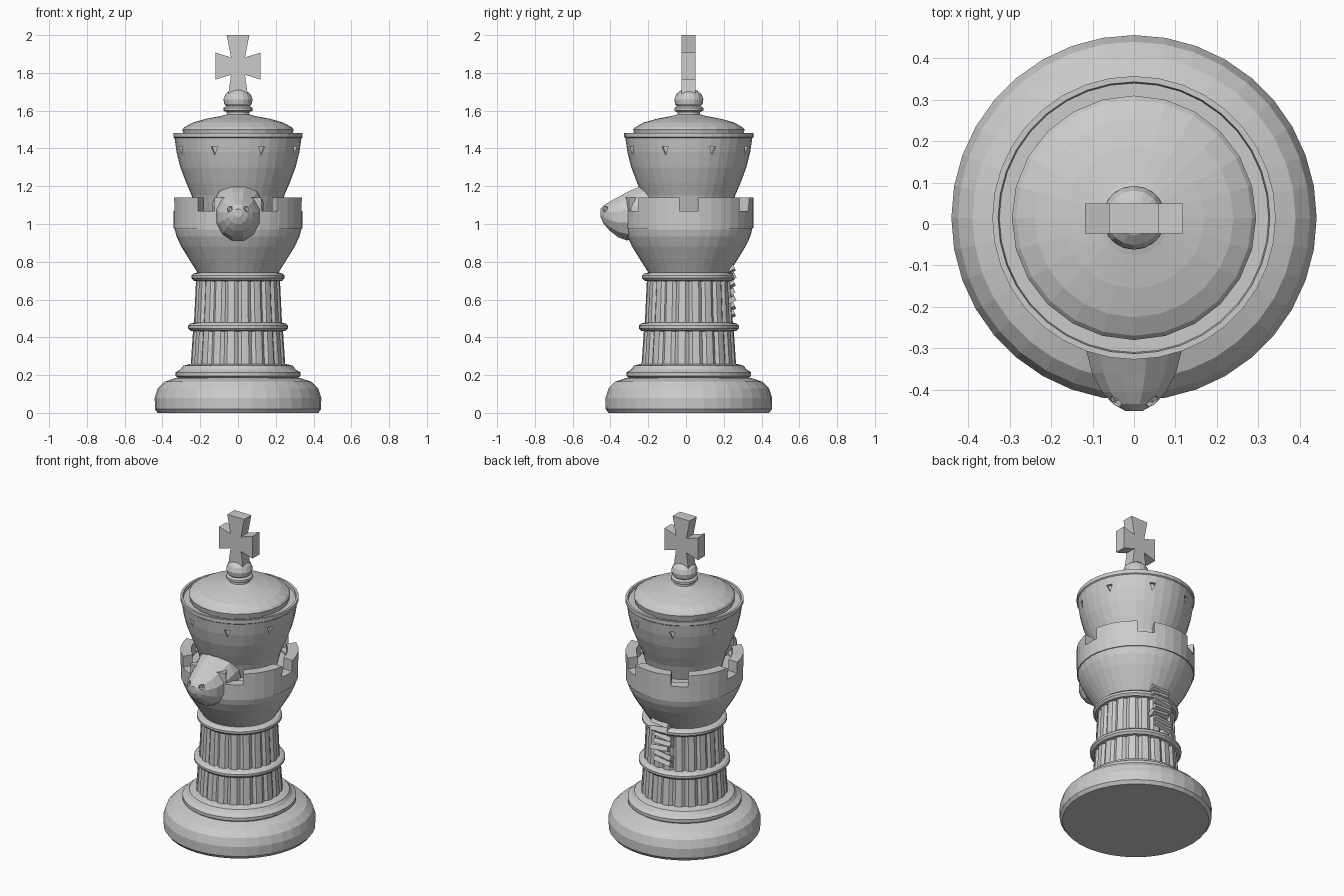
import bpy, bmesh, math, random
from mathutils import Matrix, Vector

random.seed(4)
CENTRE_Y = 0.015
if "Cube" in bpy.data.objects:
    bpy.data.objects.remove(bpy.data.objects["Cube"])

stone = bpy.data.materials.new("plain_grey")
stone.use_nodes = True
GREY = (0.6, 0.6, 0.6, 1)
stone.diffuse_color = GREY
stone.node_tree.nodes["Principled BSDF"].inputs["Base Color"].default_value = GREY


def finish(name, bm):
    bmesh.ops.remove_doubles(bm, verts=bm.verts, dist=0.0005)
    bmesh.ops.recalc_face_normals(bm, faces=bm.faces)
    mesh = bpy.data.meshes.new(name)
    bm.to_mesh(mesh)
    bm.free()
    mesh.materials.append(stone)
    ob = bpy.data.objects.new(name, mesh)
    bpy.context.collection.objects.link(ob)
    return ob


def loft(name, rings, loop=False):
    """Skin a list of equal-length point rings."""
    bm = bmesh.new()
    rows = [[bm.verts.new(p) for p in ring] for ring in rings]
    n = len(rows[0])
    pairs = list(zip(rows, rows[1:])) + ([(rows[-1], rows[0])] if loop else [])
    for a, b in pairs:
        for i in range(n):
            j = (i + 1) % n
            bm.faces.new((a[i], a[j], b[j], b[i]))
    if not loop:
        bm.faces.new(rows[0][::-1])
        bm.faces.new(rows[-1])
    return finish(name, bm)


def lathe(name, profile, sides=36, loop=False, groove=0):
    """Spin (radius, height) pairs; groove sinks every third corner pair."""
    rings = []
    for r, z in profile:
        ring = []
        for i in range(sides):
            a = math.tau * i / sides
            q = r - (groove if i % 4 == 0 else 0)
            ring.append((q * math.cos(a), CENTRE_Y + q * math.sin(a), z))
        rings.append(ring)
    return loft(name, rings, loop)


def cut(target, cutters):
    """Subtract the cutters, then discard them."""
    bpy.context.view_layer.objects.active = target
    for c in cutters:
        c.hide_render = True
        mod = target.modifiers.new("cut", "BOOLEAN")
        mod.operation, mod.solver, mod.object = "DIFFERENCE", "EXACT", c
        bpy.ops.object.modifier_apply(modifier=mod.name)
        bpy.data.objects.remove(c)


def box(name, size, matrix):
    bm = bmesh.new()
    bmesh.ops.create_cube(bm, size=1, matrix=matrix @ Matrix.Diagonal((*size, 1)))
    return finish(name, bm)


def around(angle):
    return Matrix.Translation((0, CENTRE_Y, 0)) @ Matrix.Rotation(angle, 4, "Z")


# Rounded foot and stepped collar
lathe("base", [(0.425, 0), (0.44, 0.02), (0.441, 0.08), (0.425, 0.13),
               (0.39, 0.165), (0.33, 0.185), (0.28, 0.19)])
lathe("base_collar", [(0.31, 0.18), (0.33, 0.195), (0.33, 0.215), (0.305, 0.23),
                      (0.29, 0.25), (0.25, 0.26)])

# Fluted column and its rings
lathe("lower_column", [(0.252, 0.24), (0.238, 0.45)], 80, groove=0.012)
lathe("upper_column", [(0.235, 0.45), (0.222, 0.72)], 80, groove=0.012)
for name, r, z in (("middle_ring", 0.265, 0.455), ("top_ring", 0.247, 0.72)):
    lathe(name, [(r - 0.04, z - 0.025), (r - 0.012, z - 0.02), (r, z - 0.007), (r, z + 0.007),
                 (r - 0.012, z + 0.018), (r - 0.04, z + 0.025)])

# Tower bowl with a battlement wall
lathe("tower_bowl", [(0.21, 0.735), (0.222, 0.755), (0.26, 0.815), (0.3, 0.88),
                     (0.326, 0.935), (0.335, 0.97), (0.33, 1.06), (0.2, 1.06)])
wall = lathe("battlement_wall", [(0.28, 0.98), (0.341, 0.975), (0.342, 1.14),
                                 (0.28, 1.14)], loop=True)
cut(wall, [box("notch_cutter", (1, 0.1, 0.2),
               around(math.pi * k / 3) @ Matrix.Translation((0, 0, 1.17)))
           for k in range(3)])

# Flared crown with a raised rim
crown = lathe("crown", [(0.215, 1.04), (0.245, 1.15), (0.275, 1.22), (0.305, 1.3),
                        (0.325, 1.38), (0.336, 1.455), (0.342, 1.46), (0.342, 1.483),
                        (0.328, 1.483), (0.325, 1.465), (0.2, 1.465)])

# Small pointed dents below the rim
dents = []
for k in range(8):
    place = around(math.tau * (k + 0.5) / 8)
    rings = [[place @ Vector((r, y, z)) for y, z in
              ((-0.018, 1.41), (0, 1.365), (0.018, 1.41))] for r in (0.312, 0.36)]
    dents.append(loft("dent_cutter", rings))
cut(crown, dents)

# Domed cap, finial and ball
lathe("crown_cap", [(0.285, 1.455), (0.295, 1.5), (0.285, 1.512), (0.24, 1.537),
                    (0.17, 1.557), (0.09, 1.572), (0.06, 1.58), (0.058, 1.595)], 24)
lathe("finial_collar", [(0.058, 1.575), (0.06, 1.592), (0.077, 1.6), (0.077, 1.615),
                        (0.06, 1.625)], 20)
lathe("finial_ball", [(0.055, 1.615), (0.073, 1.635), (0.077, 1.66), (0.066, 1.688),
                      (0.042, 1.708), (0.01, 1.715)], 16)

# Flared cross
half = [(0.055, 1.66), (0.037, 1.79), (0.118, 1.765), (0.118, 1.907),
        (0.037, 1.882), (0.06, 2.0)]
outline = half + [(-x, z) for x, z in reversed(half)]
loft("cross", [[(x, CENTRE_Y - 0.002 + s, z) for x, z in outline] for s in (-0.036, 0.036)])

# Horse head reaching out of the front: y, bottom, top, half width
sections = [(-0.12, 0.98, 1.215, 0.135), (-0.23, 0.95, 1.205, 0.14), (-0.31, 0.912, 1.17, 0.118),
            (-0.36, 0.93, 1.142, 0.105), (-0.405, 0.965, 1.118, 0.08),
            (-0.435, 1.0, 1.1, 0.052), (-0.452, 1.035, 1.08, 0.02)]
rings = []
for y, low, high, w in sections:
    ring = []
    for i in range(12):
        a = math.tau * (i + 0.5) / 12
        ring.append((w * math.cos(a), y, (low + high) / 2 + (high - low) / 2 * math.sin(a) / 0.966))
    rings.append(ring)
head = loft("horse_head", rings)

# Nostrils
nostrils = []
for side in (-1, 1):
    bm = bmesh.new()
    bmesh.ops.create_icosphere(bm, subdivisions=1, radius=0.02,
                               matrix=Matrix.Translation((side * 0.045, -0.43, 1.08)))
    nostrils.append(finish("nostril_cutter", bm))
cut(head, nostrils)

# Rough stacked tail down the back of the column
for k in range(7):
    z = 0.52 + k * 0.04
    place = (Matrix.Translation((random.uniform(-0.015, 0.015), 0.232, z))
             @ Matrix.Rotation(0.45, 4, "X") @ Matrix.Rotation(random.uniform(-0.15, 0.15), 4, "Y"))
    box("tail_lock", (0.12, 0.055 + random.uniform(-0.008, 0.008), 0.028), place)
